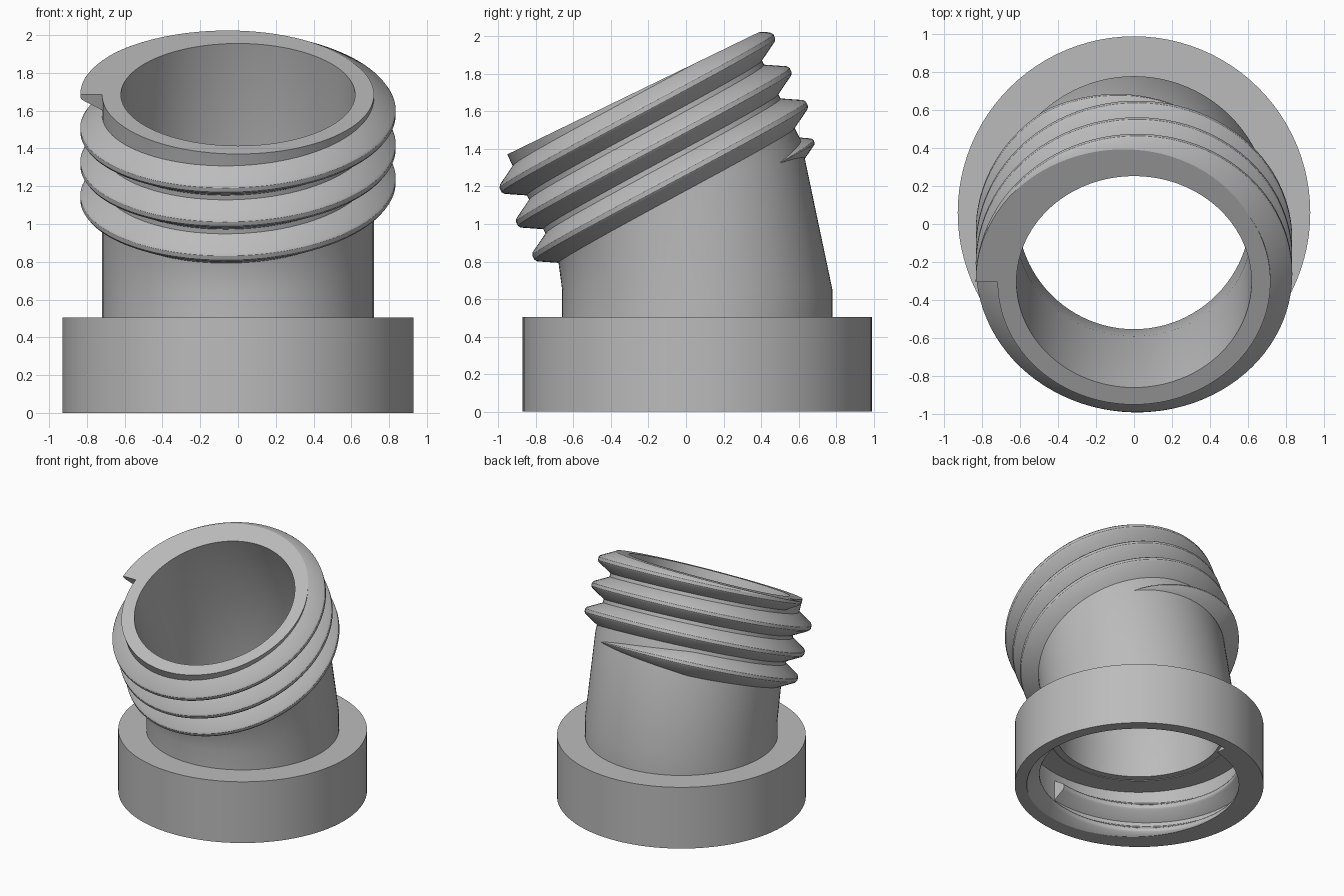
import bpy, bmesh, math
from mathutils import Matrix, Vector

cube = bpy.data.objects.get("Cube")
if cube:
    bpy.data.objects.remove(cube, do_unlink=True)

SEG = 96
COLLAR = Matrix.Translation((0, 0.06, 0))
MOUTH = Matrix.Translation((0, -0.305, 1.685)) @ Matrix.Rotation(math.radians(25.9), 4, 'X')

grey = bpy.data.materials.new("plain_grey")
grey.use_nodes = True
COLOUR = (0.5, 0.5, 0.5, 1)
grey.diffuse_color = COLOUR
grey.node_tree.nodes["Principled BSDF"].inputs["Base Color"].default_value = COLOUR


def finish(bm, name):
    bmesh.ops.recalc_face_normals(bm, faces=bm.faces)
    mesh = bpy.data.meshes.new(name)
    bm.to_mesh(mesh)
    bm.free()
    mesh.materials.append(grey)
    obj = bpy.data.objects.new(name, mesh)
    bpy.context.collection.objects.link(obj)
    bpy.ops.object.select_all(action='DESELECT')
    obj.select_set(True)
    bpy.context.view_layer.objects.active = obj
    bpy.ops.object.shade_smooth_by_angle(angle=math.radians(28))
    return obj


def bridge(bm, a, b):
    for i in range(len(a)):
        j = (i + 1) % len(a)
        bm.faces.new((a[i], a[j], b[j], b[i]))


def loft(name, rings):
    """Closed tube wall through circles given as (frame, height, radius)."""
    bm = bmesh.new()
    loops = []
    for frame, h, r in rings:
        angles = [math.tau * i / SEG for i in range(SEG)]
        loops.append([bm.verts.new(frame @ Vector((r * math.cos(a), r * math.sin(a), h)))
                      for a in angles])
    for k, loop in enumerate(loops):
        bridge(bm, loop, loops[(k + 1) % len(loops)])
    return finish(bm, name)


def thread(name, frame, section, start, end, height, pitch, clip, fade=0):
    """Helical ridge; it is cut flat at local height zero on the clip side."""
    bm = bmesh.new()
    steps = int(abs(end - start) / 3.75)
    root = section[0][0]
    loops = []
    for s in range(steps + 1):
        deg = start + (end - start) * s / steps
        a = math.radians(deg)
        z = height + pitch * (deg - start) / 360
        k = min(1, abs(end - deg) / fade + 0.02) if fade else 1
        loop = []
        for r, w in section:
            rr = root + (r - root) * k
            loop.append(bm.verts.new((rr * math.cos(a), rr * math.sin(a), z + w * k)))
        loops.append(loop)
    for a, b in zip(loops, loops[1:]):
        bridge(bm, a, b)
    bm.faces.new(loops[0])
    bm.faces.new(loops[-1])
    bmesh.ops.bisect_plane(bm, geom=bm.verts[:] + bm.edges[:] + bm.faces[:], dist=1e-5,
                           plane_co=(0, 0, 0), plane_no=(0, 0, clip), clear_outer=True)
    bmesh.ops.holes_fill(bm, edges=[e for e in bm.edges if e.is_boundary], sides=0)
    bm.transform(frame)
    return finish(bm, name)


def ridge(root, crest, half):
    """Rounded V section from a root radius to a crest radius."""
    tip = crest - root
    side = [(root, half), (root + tip * 0.93, 0.026), (crest, 0.012)]
    return side + [(r, -w) for r, w in reversed(side)]


# Wide collar, open below
loft("collar", [(COLLAR, 0, 0.93), (COLLAR, 0.505, 0.93), (COLLAR, 0.505, 0.67),
                (COLLAR, 0.42, 0.67), (COLLAR, 0.42, 0.84), (COLLAR, 0, 0.84)])

# Bent hollow neck: upright below, leaning forward at the mouth
loft("neck", [(COLLAR, 0.425, 0.72), (COLLAR, 0.65, 0.72), (MOUTH, -0.62, 0.72),
              (MOUTH, 0, 0.72), (MOUTH, 0, 0.62), (MOUTH, -0.62, 0.62),
              (COLLAR, 0.65, 0.615), (COLLAR, 0.425, 0.615)])

# Outer thread winds down from the mouth and fades out at the back
thread("mouth_thread", MOUTH, ridge(0.70, 0.835, 0.098),
       180, 180 - 1210, -0.005, 0.2, 1, fade=75)

# Inner thread of the collar
thread("collar_thread", COLLAR, ridge(0.86, 0.745, 0.098),
       100, 639, -0.03, 0.2, -1)
